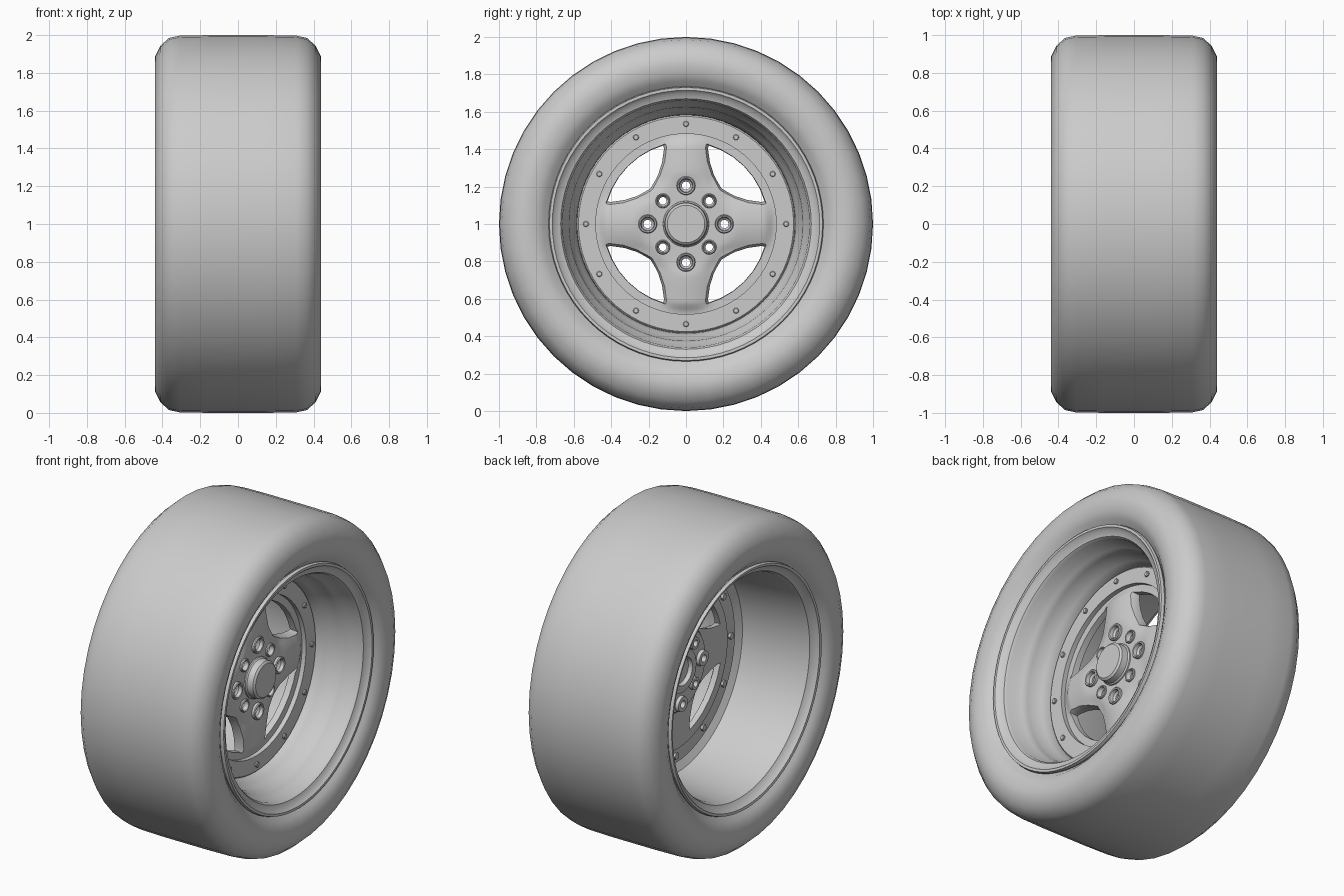
import bpy, bmesh, math
from math import sin, cos, pi, radians, hypot

if "Cube" in bpy.data.objects:
    bpy.data.objects.remove(bpy.data.objects["Cube"])

ZC = 1.0  # axle height; the axle runs along x


def finish(bm, name, angle=35):
    bmesh.ops.remove_doubles(bm, verts=bm.verts, dist=1e-5)
    bmesh.ops.recalc_face_normals(bm, faces=bm.faces)
    me = bpy.data.meshes.new(name)
    bm.to_mesh(me)
    bm.free()
    ob = bpy.data.objects.new(name, me)
    bpy.context.collection.objects.link(ob)
    smooth(ob, angle)
    return ob


def smooth(ob, angle=35):
    bpy.ops.object.select_all(action='DESELECT')
    ob.select_set(True)
    bpy.context.view_layer.objects.active = ob
    bpy.ops.object.shade_smooth_by_angle(angle=radians(angle))


def spin(bm, pts, seg, closed=False, cy=0, cz=0, height=None):
    """Revolve (x, r) points about an axle-parallel line through (cy, cz)."""
    rings = []
    for x, r in pts:
        ring = []
        for i in range(seg):
            a = 2 * pi * i / seg
            y, z = r * cos(a), r * sin(a)
            ring.append(bm.verts.new((height(x, y, z) if height else x, cy + y, ZC + cz + z)))
        rings.append(ring)
    for k in range(len(rings) if closed else len(rings) - 1):
        a, b = rings[k], rings[(k + 1) % len(rings)]
        for i in range(seg):
            j = (i + 1) % seg
            bm.faces.new((a[i], a[j], b[j], b[i]))


def lathe(name, pts, seg=64, closed=False, height=None, angle=35):
    bm = bmesh.new()
    spin(bm, pts, seg, closed, height=height)
    return finish(bm, name, angle)


def around(name, n, radius, start, pts, seg=16, closed=False):
    """One object holding n small turned parts set on a circle."""
    bm = bmesh.new()
    for k in range(n):
        a = start + 2 * pi * k / n
        spin(bm, pts, seg, closed, radius * cos(a), radius * sin(a))
    return finish(bm, name)


# Tyre: slick tread with rounded shoulders
half = [(.36, .70), (.385, .735), (.415, .765), (.435, .805), (.44, .85), (.438, .89),
        (.41, .945), (.365, .985), (.31, .997), (.15, 1.0)]
lathe("tyre", half + [(-x, r) for x, r in reversed(half)], 48, angle=50)

# Rim: stepped front dish, mounting step, deep rear barrel
lathe("rim", [(.36, .715), (.395, .735), (.413, .73), (.413, .715), (.395, .70), (.385, .67),
              (.37, .66), (.31, .655), (.285, .635), (.25, .625), (.20, .62), (.17, .60),
              (.13, .585), (.09, .582), (.08, .60), (.06, .635), (-.10, .645), (-.34, .665),
              (-.37, .675), (-.385, .70), (-.41, .715), (-.413, .73), (-.395, .735), (-.36, .715)], 72)

# Flat bolt ring with its bolts
lathe("bolt_ring", [(.126, .482), (.126, .575), (.118, .583), (.075, .583), (.075, .482)], 72, True)
around("ring_bolts", 12, .535, 0, [(.12, .016), (.134, .016), (.138, .012), (.138, 0)], 8)
around("ring_nuts", 12, .535, 0, [(.08, .02), (.06, .02), (.06, 0)], 6)


# Four-spoke centre: rounded spokes rising towards the hub
def face_height(side, y, z):
    r, d = hypot(y, z), min(abs(y), abs(z))
    if side == 0:
        return .06 if r > .26 else .04
    t = min(1, max(0, (.46 - r) / .2))
    t = t * t * (3 - 2 * t)
    ridge = max(0, 1 - (d / .14) ** 2)
    end = min(1, max(0, (.475 - r) / .05))
    spoke = .098 + end * ridge * .03 + .012 * t
    hub = min(1, max(0, (.27 - r) / .06))
    return spoke * (1 - hub) + .128 * hub


radii = [0.49 * i / 28 for i in range(29)]
centre = lathe("spoke_centre", [(1, r) for r in radii] + [(0, r) for r in reversed(radii)],
               96, height=face_height)

# Cutter: four window openings plus eight stud holes
cut = bmesh.new()
outline = [(.40, .118), (.33, .128), (.26, .15), (.218, .173), (.19, .19)]
outline += [(z, y) for y, z in reversed(outline[:-1])]
for k in range(7):
    a = radians(74 - 58 * k / 6)
    outline.append((.437 * cos(a), .437 * sin(a)))
for q in range(4):
    ca, sa = cos(q * pi / 2), sin(q * pi / 2)
    rings = []
    for x, s in [(-.05, 1), (.07, 1), (.10, 1.05), (.135, 1.16), (.25, 1.16)]:
        ring = []
        for y, z in outline:
            y, z = .28 + (y - .28) * s, .28 + (z - .28) * s
            ring.append(cut.verts.new((x, y * ca - z * sa, ZC + y * sa + z * ca)))
        rings.append(ring)
    cut.faces.new(rings[0])
    cut.faces.new(rings[-1])
    for a, b in zip(rings, rings[1:]):
        for i in range(len(a)):
            j = (i + 1) % len(a)
            cut.faces.new((a[i], a[j], b[j], b[i]))
for k in range(8):
    rad, hole = (.205, .036) if k % 2 == 0 else (.175, .029)
    a = k * pi / 4
    spin(cut, [(-.05, 0), (-.05, hole), (.25, hole), (.25, 0)], 20, False, rad * cos(a), rad * sin(a))
cutter = finish(cut, "opening_cutter")
cutter.hide_render = True
mod = centre.modifiers.new("openings", 'BOOLEAN')
mod.operation, mod.solver, mod.object = 'DIFFERENCE', 'EXACT', cutter
bpy.context.view_layer.objects.active = centre
bpy.ops.object.modifier_apply(modifier=mod.name)
bpy.data.objects.remove(cutter)
smooth(centre, 30)

# Stud sleeves: large ones on the spokes, small ones between
around("large_stud_sleeves", 4, .205, 0,
       [(.02, .022), (.115, .022), (.125, .034), (.145, .038), (.148, .045), (.143, .05), (.12, .05),
        (.05, .05), (.02, .045)], 24, True)
around("small_stud_sleeves", 4, .175, pi / 4,
       [(.02, .02), (.115, .02), (.122, .027), (.138, .03), (.141, .035), (.136, .039), (.115, .039),
        (.05, .039), (.02, .036)], 24, True)

# Hub cap in front and hub pad behind
lathe("hub_cap", [(.11, .125), (.135, .122), (.142, .115), (.18, .112), (.19, .10), (.19, 0)], 48)
lathe("hub_pad", [(.05, .13), (.02, .13), (.015, .12), (.015, .085), (.04, .08), (.04, 0)], 48)
